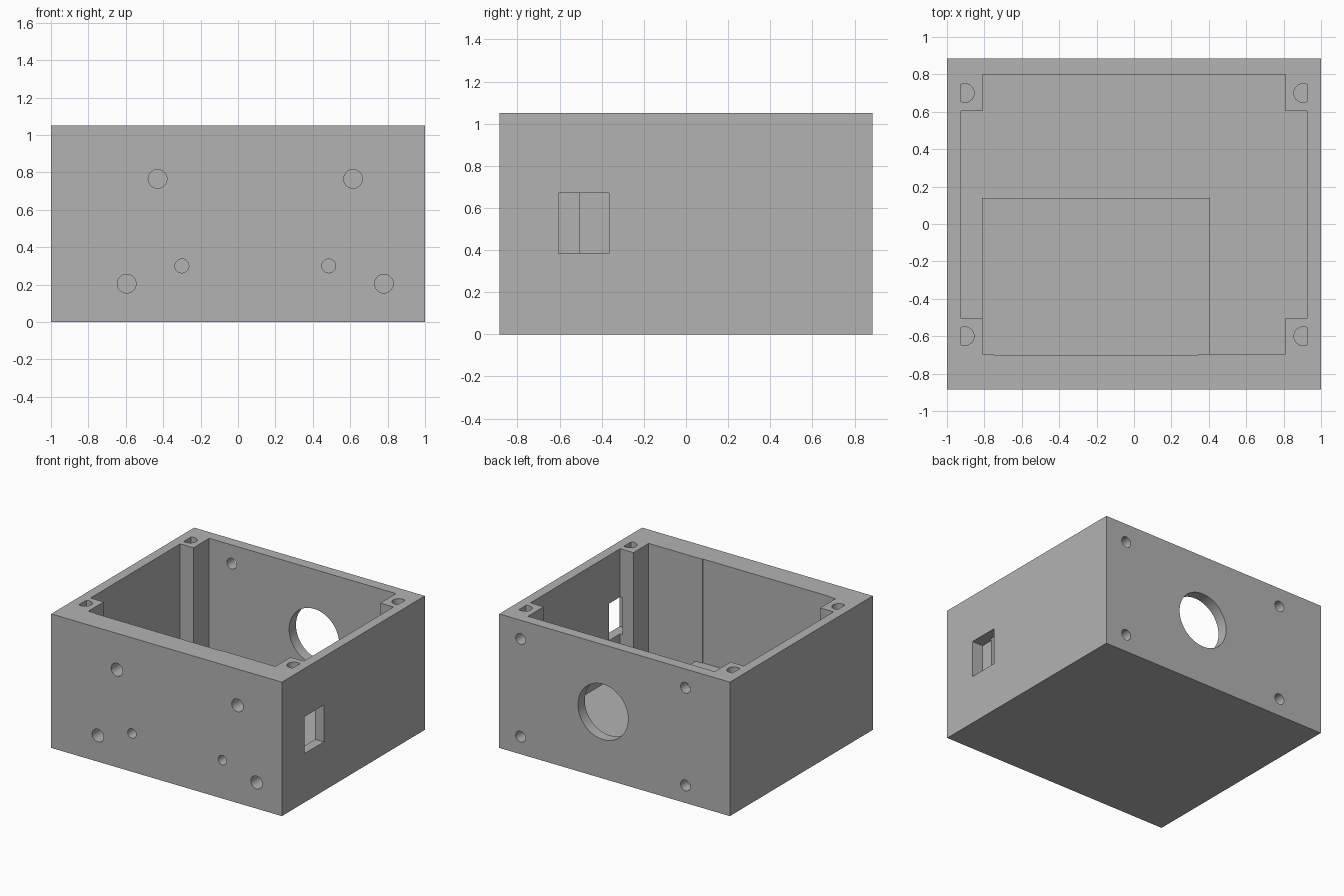
import bpy, bmesh
from math import cos, sin, pi, acos
from mathutils import Matrix, Vector

cube = bpy.data.objects.get("Cube")
if cube:
    bpy.data.objects.remove(cube)

W, D, H = 1.0, 0.885, 1.05      # half width, half depth, height
FLOOR, DECK = 0.07, 0.235       # cavity floor and raised deck heights

grey = bpy.data.materials.new("plain grey")
grey.use_nodes = True
colour = (0.45, 0.45, 0.45, 1)
grey.diffuse_color = colour
grey.node_tree.nodes["Principled BSDF"].inputs["Base Color"].default_value = colour


def prism(name, points, lo, hi, axis="Z"):
    """Extrude a 2D outline from lo to hi along Z, or along Y with points as (x, z)."""
    bm = bmesh.new()
    place = (lambda a, b: (a, b, lo)) if axis == "Z" else (lambda a, b: (a, lo, b))
    face = bm.faces.new([bm.verts.new(place(*p)) for p in points])
    grown = bmesh.ops.extrude_face_region(bm, geom=[face])["geom"]
    move = Vector((0, 0, hi - lo)) if axis == "Z" else Vector((0, hi - lo, 0))
    bmesh.ops.translate(bm, vec=move, verts=[v for v in grown if isinstance(v, bmesh.types.BMVert)])
    bmesh.ops.recalc_face_normals(bm, faces=bm.faces)
    mesh = bpy.data.meshes.new(name)
    bm.to_mesh(mesh)
    bm.free()
    mesh.materials.append(grey)
    obj = bpy.data.objects.new(name, mesh)
    bpy.context.collection.objects.link(obj)
    return obj


def rect(x0, x1, y0, y1):
    return [(x0, y0), (x1, y0), (x1, y1), (x0, y1)]


def circle(x, y, r, n=48):
    return [(x + r * cos(2 * pi * i / n), y + r * sin(2 * pi * i / n)) for i in range(n)]


def cut(target, cutter):
    """Subtract the cutter from the target and discard the cutter."""
    cutter.hide_render = True
    bpy.context.view_layer.objects.active = target
    mod = target.modifiers.new("cut", "BOOLEAN")
    mod.operation, mod.solver, mod.object = "DIFFERENCE", "EXACT", cutter
    bpy.ops.object.modifier_apply(modifier=mod.name)
    bpy.data.objects.remove(cutter)


# Outer block
box = prism("enclosure_body", rect(-W, W, -D, D), 0, H)

# Cross-shaped cavity, leaving a post in each corner
right_side = [(0.81, -0.695), (0.81, -0.505), (0.925, -0.505),
              (0.925, 0.605), (0.81, 0.605), (0.81, 0.80)]
outline = right_side + [(-x, y) for x, y in reversed(right_side)]
cut(box, prism("cavity", outline, FLOOR, H + 0.1))

# Shallow relief in the inner front wall above the deck
cut(box, prism("wall_relief", rect(-0.75, 0.345, -0.701, -0.6), DECK, H + 0.1))

# D-shaped screw sockets in the corner posts, flat side outward
r, flat = 0.05, 0.022
start = acos(flat / r)
for side in (-1, 1):
    for y in (-0.60, 0.70):
        arc = [start + (2 * pi - 2 * start) * i / 28 for i in range(29)]
        points = [(side * (0.905 + r * cos(a)), y + r * sin(a)) for a in arc]
        cut(box, prism("post_socket", points, H - 0.35, H + 0.1))

# Blind holes in the thick front wall
for x, z, radius in ((-0.43, 0.765, 0.05), (0.615, 0.765, 0.05),
                     (-0.595, 0.205, 0.05), (0.78, 0.205, 0.05),
                     (-0.30, 0.30, 0.037), (0.485, 0.30, 0.037)):
    cut(box, prism("front_hole", circle(x, z, radius), -D - 0.1, -D + 0.12, "Y"))

# Large opening and four screw holes through the back wall
cut(box, prism("back_opening", circle(0.10, 0.523, 0.217, 80), 0.7, D + 0.1, "Y"))
for x in (-0.615, 0.815):
    for z in (0.138, 0.903):
        cut(box, prism("back_hole", circle(x, z, 0.042), 0.7, D + 0.1, "Y"))

# Rectangular port in the side wall, partly notching the front post
cut(box, prism("side_port", rect(0.905, W + 0.1, -0.605, -0.365), 0.383, 0.672))

# Raised deck on the cavity floor
deck = prism("inner_deck", rect(-0.812, 0.405, -0.701, 0.14), FLOOR - 0.02, DECK)

# Smooth the bores while keeping the edges sharp
bpy.ops.object.select_all(action="DESELECT")
for obj in (box, deck):
    obj.select_set(True)
bpy.context.view_layer.objects.active = box
bpy.ops.object.shade_smooth_by_angle(angle=pi / 6)
